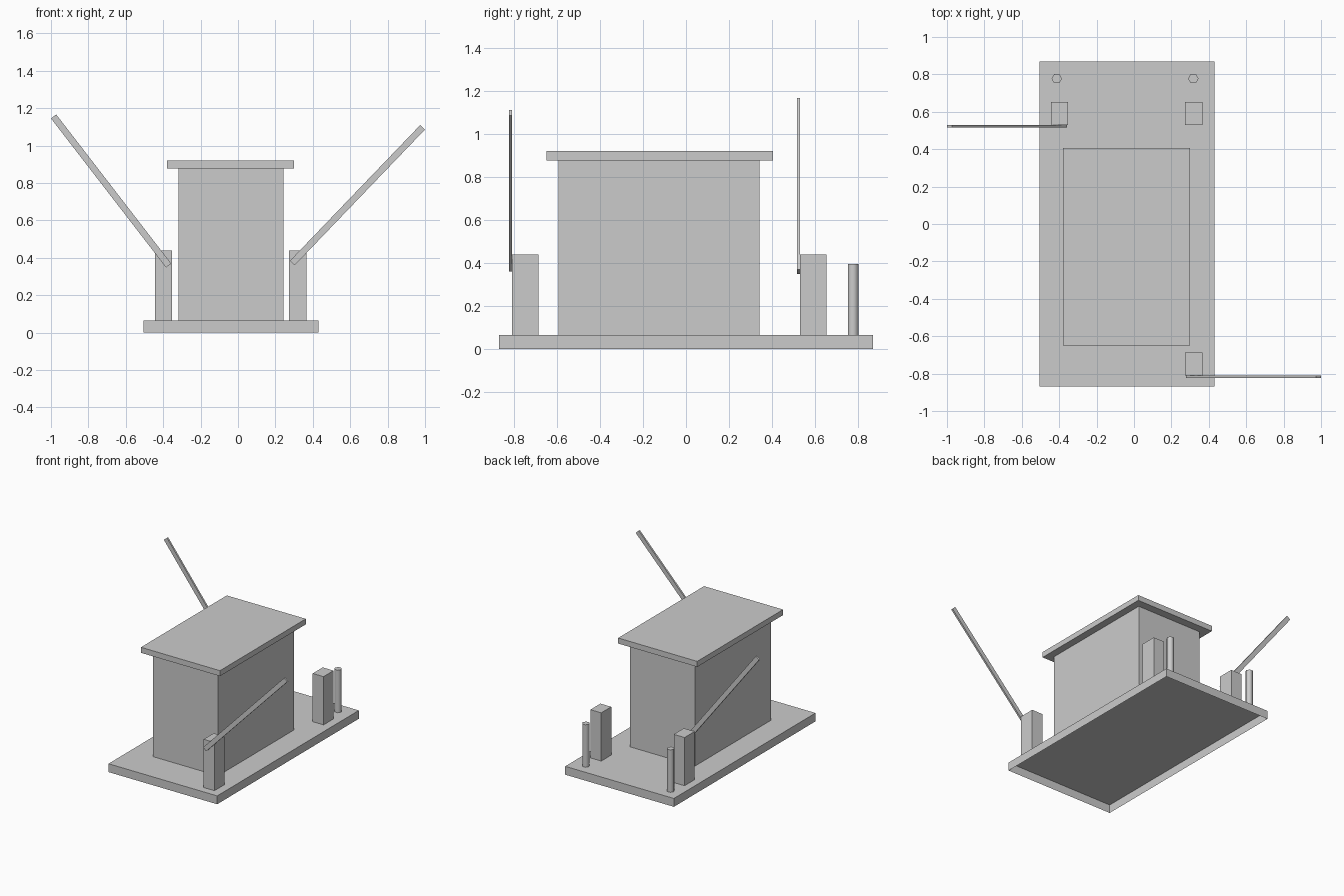
import bpy, bmesh, math
from mathutils import Matrix, Vector

cube = bpy.data.objects.get("Cube")
if cube:
    bpy.data.objects.remove(cube, do_unlink=True)

grey = bpy.data.materials.new("plain_grey")
grey.use_nodes = True
COLOUR = (0.6, 0.6, 0.6, 1)
grey.diffuse_color = COLOUR
grey.node_tree.nodes["Principled BSDF"].inputs["Base Color"].default_value = COLOUR


def finish(name, bm):
    mesh = bpy.data.meshes.new(name)
    bm.to_mesh(mesh)
    bm.free()
    mesh.materials.append(grey)
    obj = bpy.data.objects.new(name, mesh)
    bpy.context.collection.objects.link(obj)
    return obj


def box(name, x, y, z, open_bottom=False):
    """Box spanning the given (low, high) ranges."""
    bm = bmesh.new()
    size = [b - a for a, b in (x, y, z)]
    centre = [(a + b) / 2 for a, b in (x, y, z)]
    bmesh.ops.create_cube(bm, size=1, matrix=Matrix.Translation(centre) @ Matrix.Diagonal((*size, 1)))
    if open_bottom:
        bm.normal_update()
        under = [f for f in bm.faces if f.normal.z < -0.9]
        bmesh.ops.delete(bm, geom=under, context='FACES_ONLY')
    return finish(name, bm)


def barrier(name, start, end, y, width=0.035, thick=0.014):
    """Flat bar running between two (x, z) points."""
    a, b = Vector((start[0], y, start[1])), Vector((end[0], y, end[1]))
    d = b - a
    bm = bmesh.new()
    turn = Matrix.Rotation(-math.atan2(d.z, d.x), 4, 'Y')
    bmesh.ops.create_cube(bm, size=1, matrix=Matrix.Translation((a + b) / 2) @ turn
                          @ Matrix.Diagonal((d.length, thick, width, 1)))
    return finish(name, bm)


def bollard(name, x, y, low, high, radius=0.028):
    """Six-sided smooth-shaded pole."""
    bm = bmesh.new()
    bmesh.ops.create_cone(bm, cap_ends=True, segments=6, radius1=radius, radius2=radius,
                          depth=high - low,
                          matrix=Matrix.Translation((x, y, (low + high) / 2))
                          @ Matrix.Rotation(math.pi / 2, 4, 'Z'))
    obj = finish(name, bm)
    # Keep a vertex pointing along x
    if max(v.co.x for v in obj.data.vertices) - x < radius * 0.95:
        spin = Matrix.Translation((x, y, 0)) @ Matrix.Rotation(math.pi / 6, 4, 'Z') @ Matrix.Translation((-x, -y, 0))
        obj.data.transform(spin)
    bpy.ops.object.select_all(action='DESELECT')
    obj.select_set(True)
    bpy.context.view_layer.objects.active = obj
    bpy.ops.object.shade_smooth_by_angle(angle=math.radians(70))


FLOOR = 0.065

# Platform and hut
box("platform", (-0.505, 0.43), (-0.87, 0.87), (0, FLOOR), open_bottom=True)
box("hut_walls", (-0.317, 0.243), (-0.593, 0.342), (FLOOR, 0.877))
box("hut_roof", (-0.38, 0.30), (-0.65, 0.405), (0.877, 0.92))

# Barrier posts
for name, x, y in (("front_left_post", 0.272, -0.81),
                   ("back_left_post", 0.272, 0.53),
                   ("back_right_post", -0.445, 0.53)):
    box(name, (x, x + 0.093), (y, y + 0.123), (FLOOR, 0.44))

# Raised barrier arms
barrier("left_barrier_arm", (0.29, 0.372), (0.987, 1.098), -0.817)
barrier("right_barrier_arm", (-0.371, 0.359), (-0.986, 1.156), 0.523)

# Poles at the back edge
bollard("left_pole", 0.317, 0.777, FLOOR, 0.395)
bollard("right_pole", -0.413, 0.777, FLOOR, 0.395)
